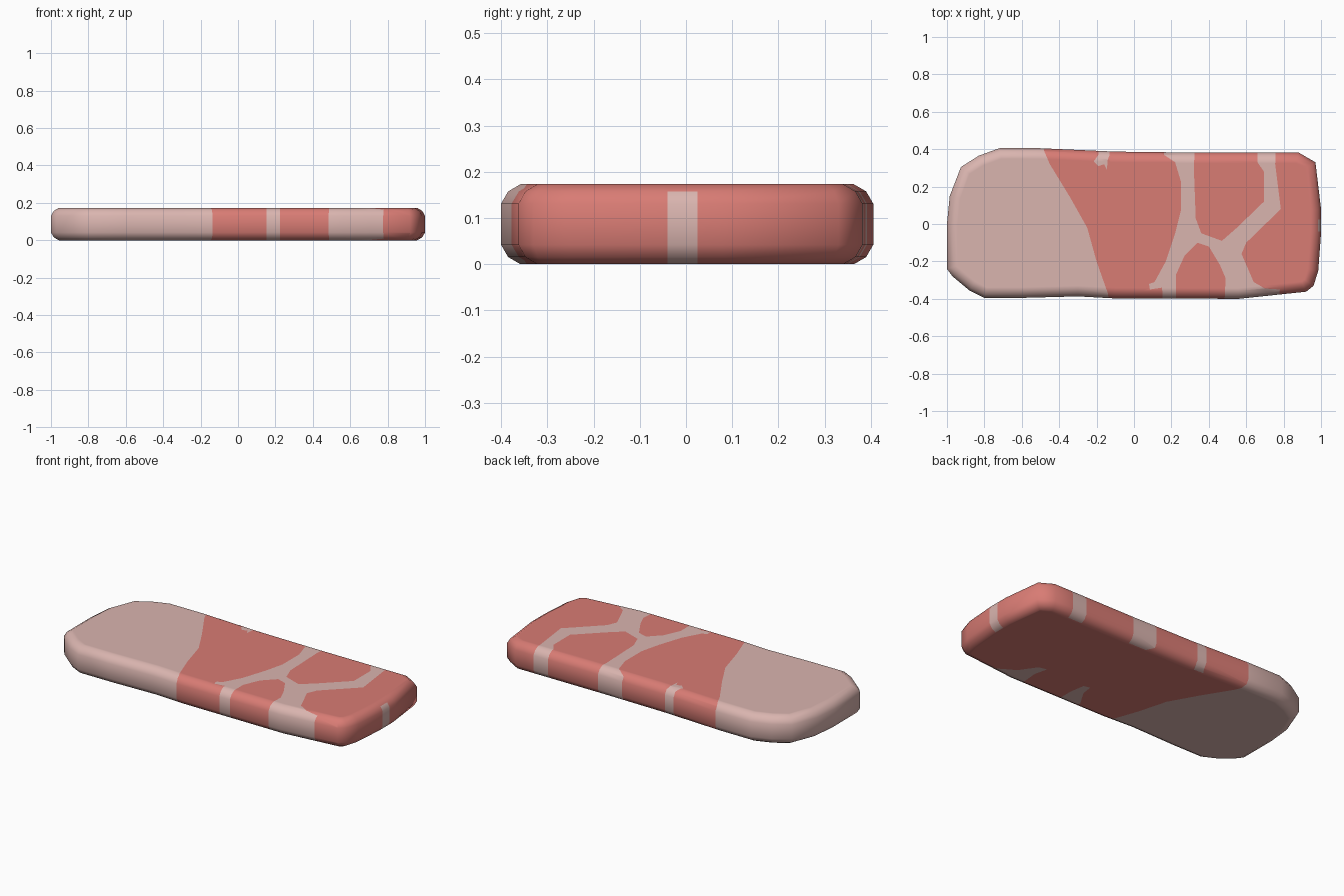
import bpy, bmesh
from mathutils import Vector

if "Cube" in bpy.data.objects:
    bpy.data.objects.remove(bpy.data.objects["Cube"])

HEIGHT = 0.173

# plan outline of the slab
outline = [(-0.72, 0.405), (-0.5, 0.405), (-0.1, 0.387), (0.3, 0.382), (0.88, 0.382), (0.97, 0.33),
           (1, 0.08), (1, -0.05), (0.985, -0.25), (0.96, -0.33), (0.92, -0.362), (0.56, -0.4),
           (-0.1, -0.398), (-0.3, -0.387), (-0.6, -0.395), (-0.8, -0.395), (-0.88, -0.355),
           (-0.97, -0.28), (-1, -0.24), (-1, 0), (-0.985, 0.15), (-0.925, 0.305), (-0.83, 0.365)]

# pale areas in plan, running out past the rim so they continue down the sides
fat = [(-1.1, 0.5), (-0.485, 0.5), (-0.48, 0.39), (-0.45, 0.32), (-0.34, 0.14), (-0.25, -0.02),
       (-0.2, -0.2), (-0.14, -0.37), (-0.12, -0.5), (-1.1, -0.5)]
stub = [(-0.19, 0.5), (-0.19, 0.37), (-0.215, 0.335), (-0.19, 0.31), (-0.16, 0.32), (-0.145, 0.29),
        (-0.14, 0.345), (-0.13, 0.37), (-0.13, 0.5)]
strands = [(0.16, 0.5), (0.16, 0.37), (0.22, 0.33), (0.25, 0.23), (0.25, 0.07), (0.22, -0.05),
           (0.17, -0.2), (0.11, -0.31), (0.08, -0.32), (0.085, -0.35), (0.15, -0.34), (0.16, -0.5),
           (0.225, -0.5), (0.225, -0.27), (0.27, -0.17), (0.34, -0.1), (0.4, -0.12), (0.46, -0.22),
           (0.49, -0.29), (0.48, -0.5), (0.76, -0.5), (0.78, -0.35), (0.7, -0.345), (0.64, -0.31),
           (0.575, -0.16), (0.6, -0.1), (0.785, 0.08), (0.755, 0.32), (0.76, 0.5), (0.66, 0.5),
           (0.66, 0.33), (0.695, 0.28), (0.695, 0.12), (0.55, -0.02), (0.47, -0.09), (0.36, -0.05),
           (0.33, 0.03), (0.32, 0.3), (0.33, 0.5)]
end_stripe = [(0.945, -0.04), (1.1, -0.04), (1.1, 0.025), (0.945, 0.025)]
under_a = [(0.76, -0.5), (0.7, -0.34), (0.6, -0.28), (0.53, -0.18), (0.48, -0.17), (0.5, -0.25), (0.48, -0.5)]
under_b = [(0.225, -0.5), (0.225, -0.27), (0.21, -0.18), (0.17, -0.17), (0.16, -0.24), (0.1, -0.34), (0.16, -0.5)]


def inside(p, poly):
    hit = False
    for (x1, y1), (x2, y2) in zip(poly, poly[1:] + poly[:1]):
        if (y1 > p.y) != (y2 > p.y) and p.x < x1 + (p.y - y1) * (x2 - x1) / (y2 - y1):
            hit = not hit
    return hit


def cut_along(bm, poly):
    """Split nearby faces with a vertical plane through each edge of poly."""
    for a, b in zip(poly, poly[1:] + poly[:1]):
        lo = [min(a[i], b[i]) - 1e-4 for i in (0, 1)]
        hi = [max(a[i], b[i]) + 1e-4 for i in (0, 1)]
        faces = [f for f in bm.faces if all(
            min(v.co[i] for v in f.verts) <= hi[i] and max(v.co[i] for v in f.verts) >= lo[i] for i in (0, 1))]
        if not faces:
            continue
        edges = {e for f in faces for e in f.edges}
        verts = {v for f in faces for v in f.verts}
        bmesh.ops.bisect_plane(bm, geom=faces + list(edges) + list(verts), dist=1e-5,
                               plane_co=Vector((a[0], a[1], 0)),
                               plane_no=Vector((a[1] - b[1], b[0] - a[0], 0)).normalized())


def material(name, colour):
    m = bpy.data.materials.new(name)
    m.diffuse_color = (*colour, 1)
    m.use_nodes = True
    m.node_tree.nodes["Principled BSDF"].inputs["Base Color"].default_value = m.diffuse_color
    return m


# slab body with rounded rims
bm = bmesh.new()
base = bm.faces.new([bm.verts.new((x, y, 0)) for x, y in outline])
top = bmesh.ops.extrude_face_region(bm, geom=[base])['geom']
for v in [g for g in top if isinstance(g, bmesh.types.BMVert)]:
    v.co.z = HEIGHT
bmesh.ops.recalc_face_normals(bm, faces=bm.faces)
rims = [e for e in bm.edges if abs(e.verts[0].co.z - e.verts[1].co.z) < 1e-5]
bmesh.ops.bevel(bm, geom=rims, offset=0.042, segments=2, profile=0.4, affect='EDGES')
caps = [f for f in bm.faces if abs(f.normal.z) > 0.99]
bmesh.ops.inset_individual(bm, faces=caps, thickness=0.015)

# cut the colour borders, then colour by region
for poly in (fat, stub, strands, end_stripe, under_a, under_b):
    cut_along(bm, poly)
for f in bm.faces:
    c = f.calc_center_median()
    if c.z < 0.001:
        pale = any(inside(c, p) for p in (fat, under_a, under_b))
    else:
        pale = any(inside(c, p) for p in (fat, stub, strands)) or (c.z < 0.15 and inside(c, end_stripe))
    f.material_index = 0 if pale else 1

mesh = bpy.data.meshes.new("meat_slab")
bm.to_mesh(mesh)
bm.free()
slab = bpy.data.objects.new("meat_slab", mesh)
bpy.context.collection.objects.link(slab)
mesh.materials.append(material("pale_fat", (0.70, 0.46, 0.43)))
mesh.materials.append(material("red_meat", (0.69, 0.20, 0.175)))
bpy.context.view_layer.objects.active = slab
slab.select_set(True)
bpy.ops.object.shade_smooth_by_angle(angle=0.8)
